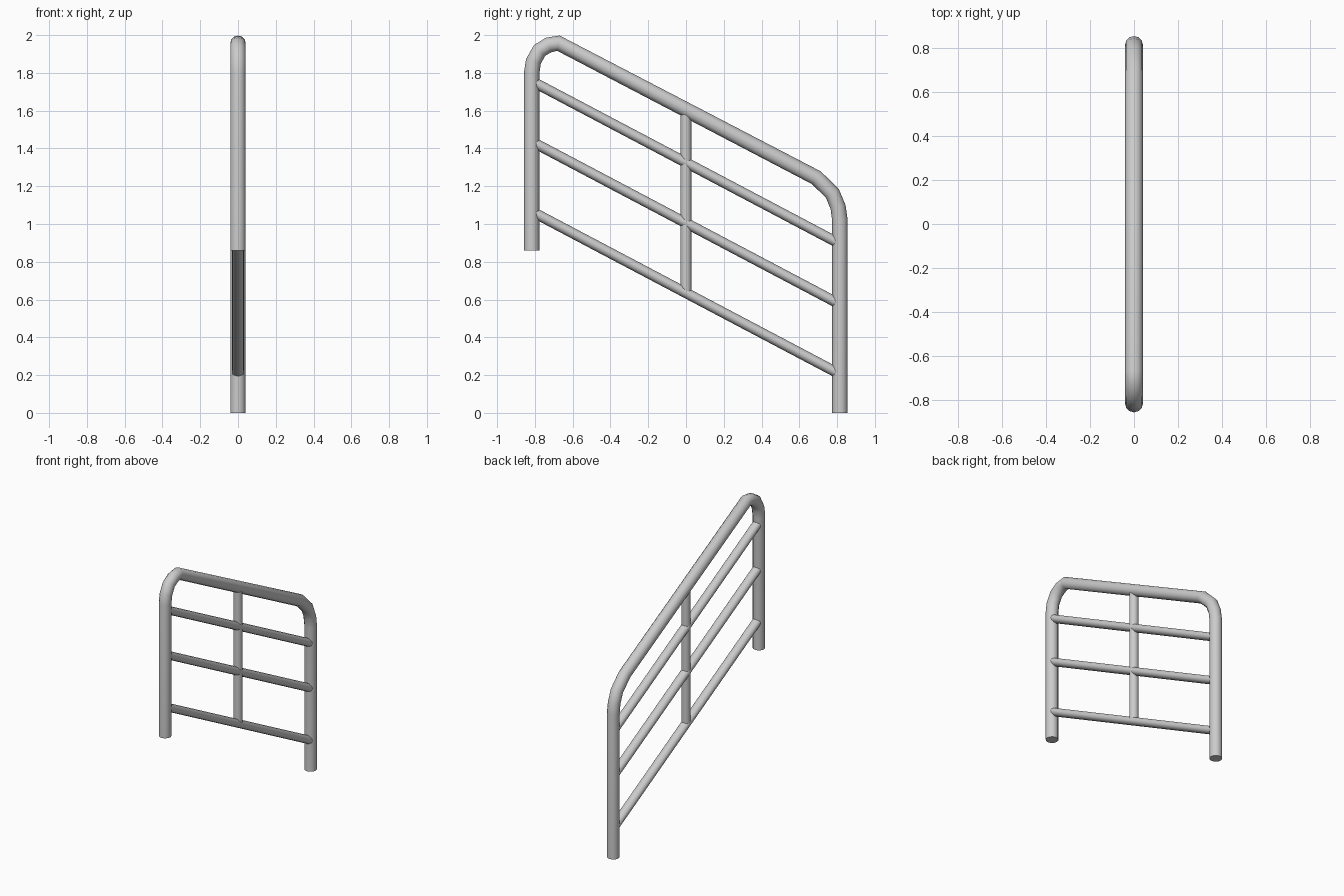
import bpy

if "Cube" in bpy.data.objects:
    bpy.data.objects.remove(bpy.data.objects["Cube"])

SLOPE = 0.528


def tube(name, pts, radius, x_scale=1.0):
    """Round tube along a (y, z) path in the x = 0 plane."""
    cu = bpy.data.curves.new(name, 'CURVE')
    cu.dimensions = '3D'
    cu.bevel_depth = radius
    cu.bevel_resolution = 4
    cu.use_fill_caps = True
    sp = cu.splines.new('POLY')
    sp.points.add(len(pts) - 1)
    for p, (y, z) in zip(sp.points, pts):
        p.co = (0, y, z, 1)
    sp.use_smooth = True
    ob = bpy.data.objects.new(name, cu)
    ob.scale.x = x_scale
    bpy.context.collection.objects.link(ob)
    return ob


# Outer frame: high post, bend, sloping handrail, bend, low post
tube("outer_frame", [
    (-0.817, 0.86), (-0.817, 1.80), (-0.808, 1.86), (-0.776, 1.918),
    (-0.727, 1.948), (-0.675, 1.957),
    (0.69, 1.245), (0.775, 1.162), (0.805, 1.09), (0.815, 1.02), (0.815, 0.0),
], 0.041)

# Sloping inner rails
for i, z in enumerate((0.635, 1.005, 1.325)):
    tube(f"sloping_rail_{i + 1}",
         [(-0.8, z + 0.8 * SLOPE), (0.8, z - 0.8 * SLOPE)], 0.0275, 1.17)

# Central upright
tube("centre_upright", [(0, 0.635), (0, 1.6)], 0.029, 1.05)
